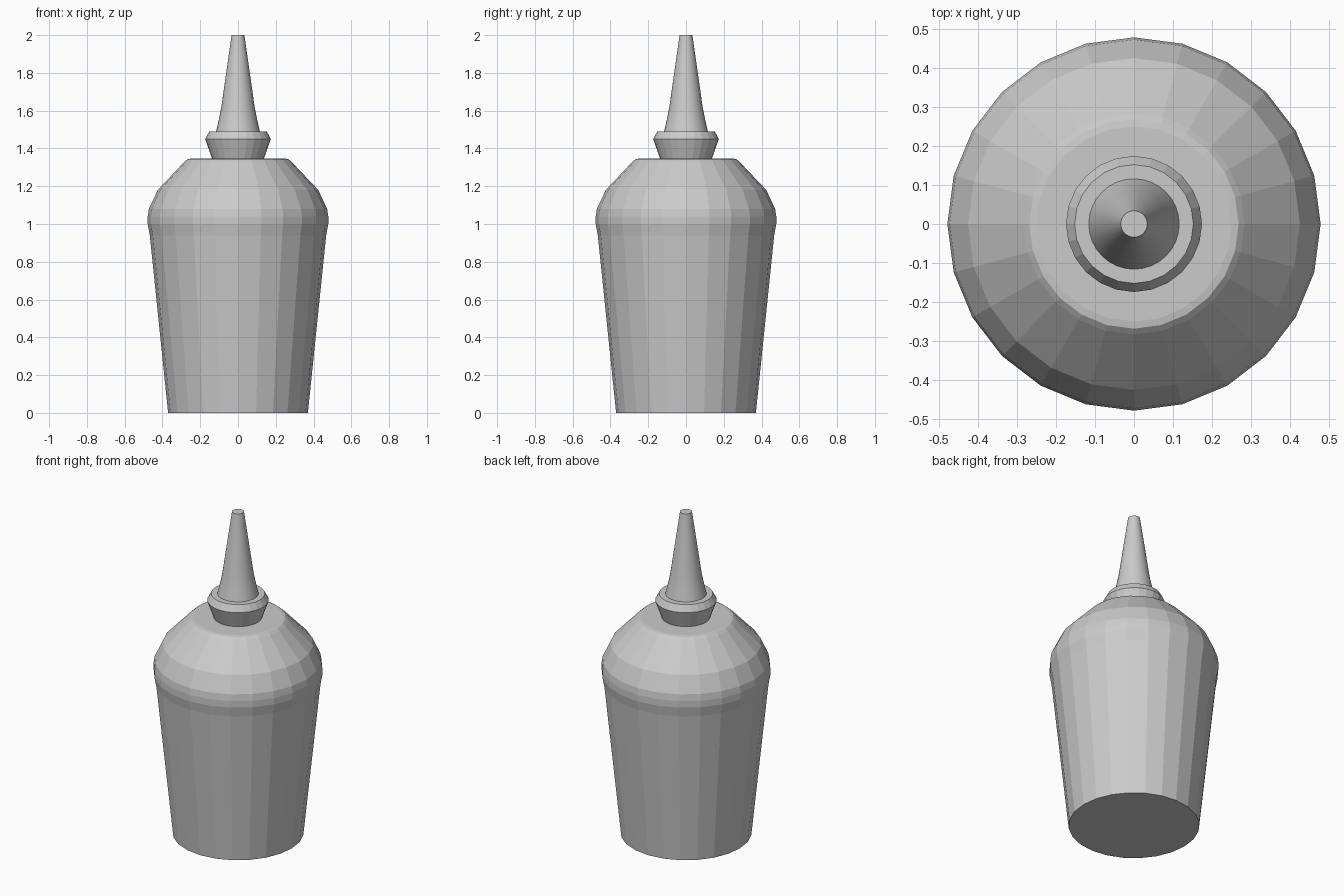
import bpy
import bmesh
import math

cube = bpy.data.objects.get("Cube")
if cube:
    bpy.data.objects.remove(cube, do_unlink=True)

# One plain grey for the whole bottle
grey = bpy.data.materials.new("plain grey")
grey.use_nodes = True
colour = (0.6, 0.6, 0.6, 1)
grey.diffuse_color = colour
grey.node_tree.nodes["Principled BSDF"].inputs["Base Color"].default_value = colour


def lathe(name, profile, sides, smooth=False):
    """Turn a (radius, height) profile about z and cap both ends."""
    bm = bmesh.new()
    rings = []
    for r, z in profile:
        angles = [math.tau * i / sides for i in range(sides)]
        rings.append([bm.verts.new((r * math.cos(a), r * math.sin(a), z)) for a in angles])
    for low, high in zip(rings, rings[1:]):
        for i in range(sides):
            j = (i + 1) % sides
            bm.faces.new((low[i], low[j], high[j], high[i]))
    bm.faces.new(rings[0][::-1])
    bm.faces.new(rings[-1])
    mesh = bpy.data.meshes.new(name)
    bm.to_mesh(mesh)
    bm.free()
    mesh.materials.append(grey)
    obj = bpy.data.objects.new(name, mesh)
    bpy.context.collection.objects.link(obj)
    if smooth:
        bpy.ops.object.select_all(action="DESELECT")
        obj.select_set(True)
        bpy.context.view_layer.objects.active = obj
        bpy.ops.object.shade_smooth_by_angle(angle=math.radians(30))
    return obj


# Tapered body with rounded shoulders
lathe("bottle_body", [(0.37, 0), (0.467, 0.94), (0.478, 1.0), (0.478, 1.04), (0.472, 1.08),
                      (0.425, 1.18), (0.283, 1.33), (0.268, 1.343), (0.25, 1.346)], 24)

# Flared collar with a chamfered rim
lathe("collar", [(0.135, 1.34), (0.174, 1.45), (0.152, 1.49)], 24)

# Slender nozzle, slightly flared at its foot
lathe("nozzle", [(0.117, 1.485), (0.102, 1.55), (0.088, 1.62), (0.034, 2)], 32, smooth=True)
